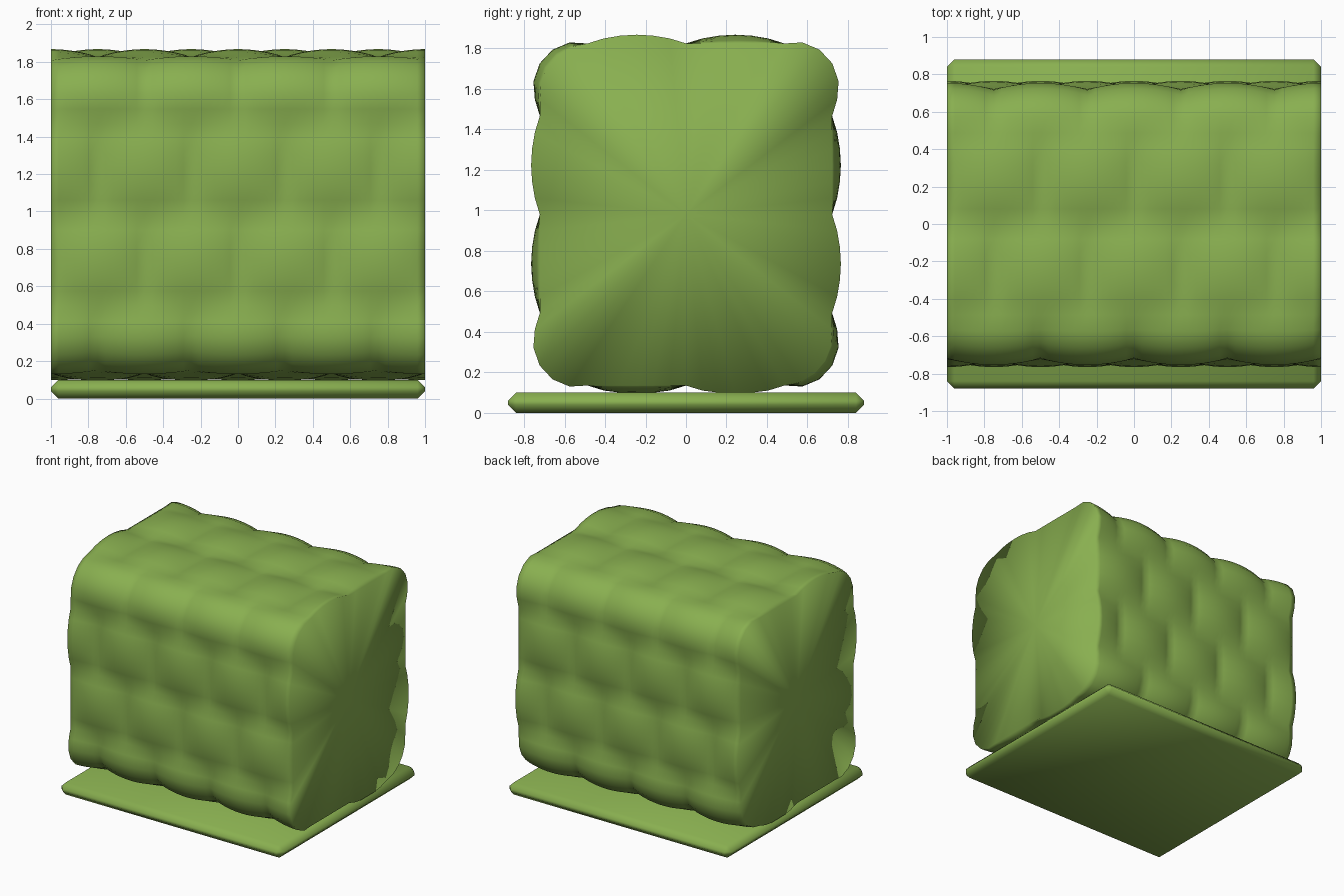
import bpy, bmesh, math

if "Cube" in bpy.data.objects:
    bpy.data.objects.remove(bpy.data.objects["Cube"])

leaf = bpy.data.materials.new("leaf_green")
leaf.diffuse_color = (0.25, 0.43, 0.08, 1)
leaf.use_nodes = True
leaf.node_tree.nodes["Principled BSDF"].inputs["Base Color"].default_value = leaf.diffuse_color


def finish(bm, name):
    bmesh.ops.recalc_face_normals(bm, faces=bm.faces)
    for f in bm.faces:
        f.smooth = True
    me = bpy.data.meshes.new(name)
    bm.to_mesh(me)
    bm.free()
    me.materials.append(leaf)
    ob = bpy.data.objects.new(name, me)
    bpy.context.collection.objects.link(ob)
    return ob


# Base plate: thin box with chamfered edges
bm = bmesh.new()
bmesh.ops.create_cube(bm, size=1)
for v in bm.verts:
    v.co = (v.co.x * 2, v.co.y * 1.76, v.co.z * 0.1 + 0.05)
bmesh.ops.bevel(bm, geom=bm.edges[:], offset=0.04, segments=1,
                profile=0.5, affect='EDGES', clamp_overlap=True)
finish(bm, "base_plate")

# Hedge body: rounded-rectangle section with staggered leafy lumps
HW, Z0, Z1, R = 0.722, 0.135, 1.825, 0.25
ROWS, SUB, NX, AMP = 12, 6, 48, 0.043
ZC, HH = (Z0 + Z1) / 2, (Z1 - Z0) / 2
a, b, arc = HW - R, 2 * (HH - R), math.pi * R / 2
HALF = 2 * a + b + 2 * arc


def outline(s):
    """Point and outward normal at distance s from top centre (+y half)."""
    if s < a:
        return s, Z1, 0, 1
    s -= a
    if s < arc:
        t = s / R
        return a + R * math.sin(t), Z1 - R + R * math.cos(t), math.sin(t), math.cos(t)
    s -= arc
    if s < b:
        return HW, Z1 - R - s, 1, 0
    s -= b
    if s < arc:
        t = s / R
        return a + R * math.cos(t), Z0 + R - R * math.sin(t), math.cos(t), -math.sin(t)
    return a - (s - arc), Z0, 0, -1


bm = bmesh.new()
N = ROWS * SUB
rings = []
for i in range(NX + 1):
    x = -1 + 2 * i / NX
    ring = []
    for j in range(N):
        s = j / N * 2 * HALF
        side = 1
        if s > HALF:
            s, side = 2 * HALF - s, -1
        y, z, ny, nz = outline(s)
        wave = math.sin if (j // SUB) % 2 == 0 else math.cos
        d = AMP * abs(wave(2 * math.pi * x)) ** 0.8 * abs(math.sin(math.pi * j / SUB)) ** 0.8
        ring.append(bm.verts.new((x, side * (y + ny * d), max(0.1, z + nz * d))))
    rings.append(ring)
for r0, r1 in zip(rings, rings[1:]):
    for j in range(N):
        k = (j + 1) % N
        bm.faces.new((r0[j], r0[k], r1[k], r1[j]))
# Flat end caps
for x, ring in ((-1, rings[0]), (1, rings[-1])):
    c = bm.verts.new((x, 0, ZC))
    for j in range(N):
        bm.faces.new((c, ring[j], ring[(j + 1) % N]))
finish(bm, "hedge_body")
